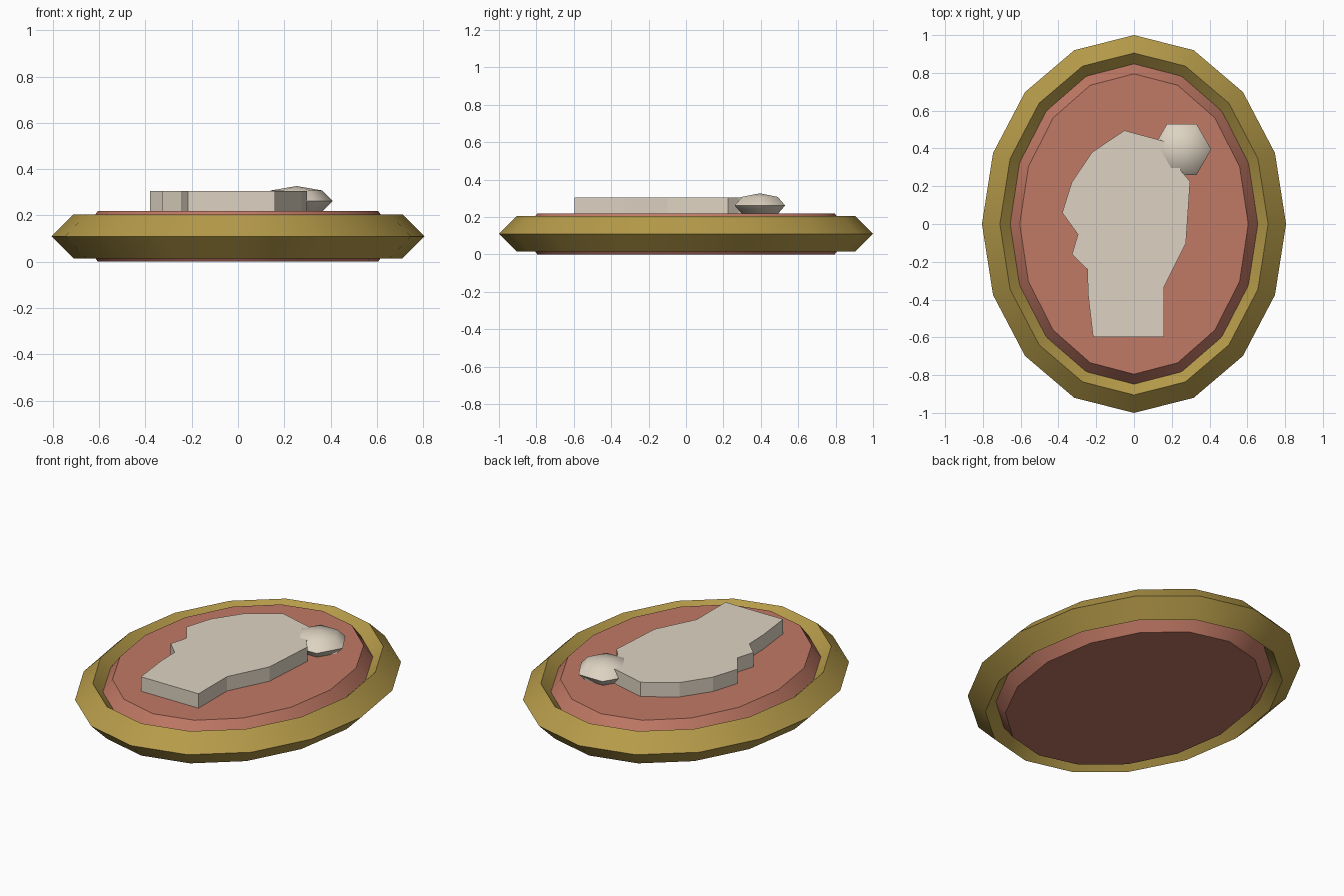
import bpy, bmesh
from math import sin, cos, pi, hypot, radians

cube = bpy.data.objects.get("Cube")
if cube:
    bpy.data.objects.remove(cube)


def material(name, rgb):
    m = bpy.data.materials.new(name)
    m.use_nodes = True
    m.diffuse_color = (*rgb, 1)
    m.node_tree.nodes["Principled BSDF"].inputs["Base Color"].default_value = (*rgb, 1)
    return m


gold = material("old gold", (0.47, 0.33, 0.068))
coral = material("coral pink", (0.53, 0.19, 0.13))
ivory = material("ivory", (0.73, 0.65, 0.54))


def finish(bm, name, mat, angle):
    bmesh.ops.recalc_face_normals(bm, faces=bm.faces)
    mesh = bpy.data.meshes.new(name)
    bm.to_mesh(mesh)
    bm.free()
    ob = bpy.data.objects.new(name, mesh)
    bpy.context.collection.objects.link(ob)
    mesh.materials.append(mat)
    bpy.ops.object.select_all(action="DESELECT")
    ob.select_set(True)
    bpy.context.view_layer.objects.active = ob
    bpy.ops.object.shade_smooth_by_angle(angle=radians(angle))
    return ob


def oval(bm, a, b, offset, z, sides=16):
    """Loop of vertices on an ellipse, pushed out along its normals."""
    loop = []
    for i in range(sides):
        t = 2 * pi * i / sides
        nx, ny = cos(t) / a, sin(t) / b
        k = offset / hypot(nx, ny)
        loop.append(bm.verts.new((a * cos(t) + nx * k, b * sin(t) + ny * k, z)))
    return loop


def bridge(bm, lower, upper):
    n = len(lower)
    for i in range(n):
        j = (i + 1) % n
        bm.faces.new((lower[i], lower[j], upper[j], upper[i]))


# Gold frame: diamond section swept round an oval
mid, r = 0.11, 0.095
bm = bmesh.new()
section = [(r, mid), (0, mid + r), (-r, mid), (0, mid - r)]
loops = [oval(bm, 0.71, 0.905, o, z) for o, z in section]
for i in range(4):
    bridge(bm, loops[i], loops[(i + 1) % 4])
finish(bm, "frame", gold, 30)

# Coral backing plate, bevelled on both sides
bm = bmesh.new()
loops = [oval(bm, 0.605, 0.795, o, z) for o, z in [(0, 0), (0.08, mid), (0, 2 * mid)]]
bridge(bm, loops[0], loops[1])
bridge(bm, loops[1], loops[2])
bm.faces.new(loops[0])
bm.faces.new(loops[2])
finish(bm, "backing_plate", coral, 30)

# Head in profile, extruded from its outline
outline = [(-0.217, -0.597), (0.16, -0.597), (0.16, -0.33), (0.275, -0.10),
           (0.297, 0.225), (0.25, 0.28), (0.19, 0.43), (-0.05, 0.495),
           (-0.222, 0.38), (-0.33, 0.22), (-0.38, 0.06), (-0.297, -0.055),
           (-0.328, -0.16), (-0.247, -0.24), (-0.243, -0.375)]
bm = bmesh.new()
base = [bm.verts.new((x, y, 0.21)) for x, y in outline]
top = [bm.verts.new((x, y, 0.305)) for x, y in outline]
bridge(bm, base, top)
bm.faces.new(base)
bm.faces.new(top)
finish(bm, "head_profile", ivory, 10)

# Hair bun: flattened six-sided ball
bm = bmesh.new()
bmesh.ops.create_uvsphere(bm, u_segments=6, v_segments=4, radius=1)
for v in bm.verts:
    x, y, z = v.co
    v.co = (0.253 - y * 0.156, 0.395 + x * 0.156, 0.262 + z * 0.065)
finish(bm, "hair_bun", ivory, 60)
